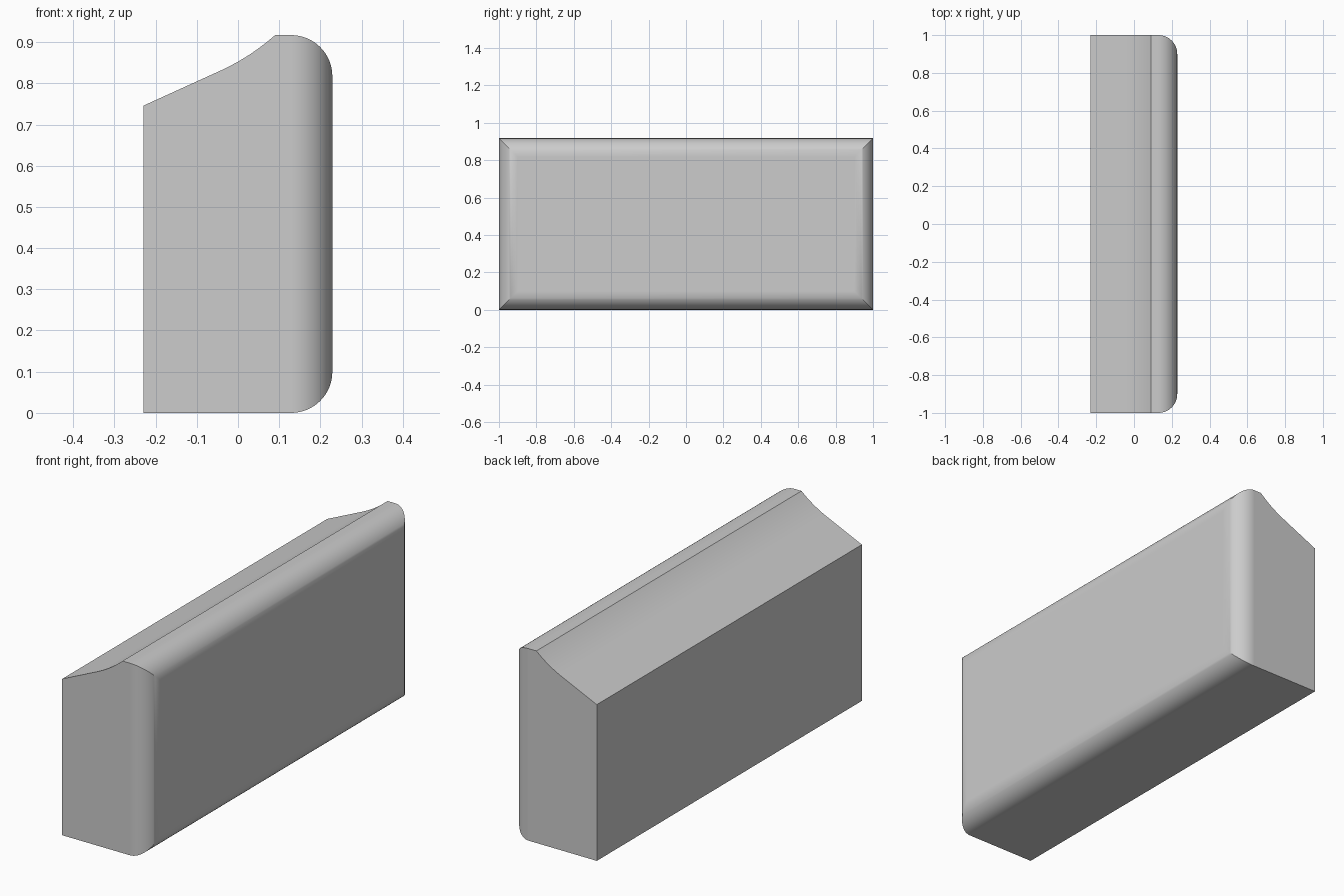
import bpy
import bmesh
from math import sin, cos, radians
from mathutils import Vector

if "Cube" in bpy.data.objects:
    bpy.data.objects.remove(bpy.data.objects["Cube"], do_unlink=True)

FRONT, BACK = 0.229, -0.229      # x of the rounded face and the flat face
HEIGHT, HALF, RADIUS = 0.917, 1.0, 0.1
STEPS = 16

stone = bpy.data.materials.new("plain_grey")
stone.use_nodes = True
grey = (0.604, 0.604, 0.604, 1)
stone.diffuse_color = grey
stone.node_tree.nodes["Principled BSDF"].inputs["Base Color"].default_value = grey


def arc(cx, cy, start, end):
    """Points of a rounded corner."""
    angles = [radians(start + (end - start) * i / STEPS) for i in range(STEPS + 1)]
    return [(cx + RADIUS * cos(a), cy + RADIUS * sin(a)) for a in angles]


def prism(name, points, direction):
    """Extrude a closed outline along a direction."""
    bm = bmesh.new()
    face = bm.faces.new([bm.verts.new(p) for p in points])
    ext = bmesh.ops.extrude_face_region(bm, geom=[face])
    moved = [v for v in ext["geom"] if isinstance(v, bmesh.types.BMVert)]
    bmesh.ops.translate(bm, verts=moved, vec=direction)
    bmesh.ops.recalc_face_normals(bm, faces=bm.faces)
    mesh = bpy.data.meshes.new(name)
    bm.to_mesh(mesh)
    bm.free()
    mesh.materials.append(stone)
    obj = bpy.data.objects.new(name, mesh)
    bpy.context.collection.objects.link(obj)
    return obj


# Side outline: rounded front edges, sloping back that curves up to a ridge
cx = FRONT - RADIUS
a, b, c = Vector((-0.04, 0.832)), Vector((0.031, 0.865)), Vector((0.09, HEIGHT))
cove = [a.lerp(b, t / STEPS).lerp(b.lerp(c, t / STEPS), t / STEPS)
        for t in range(STEPS, -1, -1)]
side = [(BACK, 0)] + arc(cx, RADIUS, -90, 0) + arc(cx, HEIGHT - RADIUS, 0, 90)
side += [tuple(p) for p in cove] + [(BACK, 0.746)]
block = prism("edge_block", [(x, -1.5, z) for x, z in side], (0, 3, 0))

# Plan outline: rounds the two ends, meeting the long edges in mitres
plan = [(-0.5, -HALF)] + arc(cx, RADIUS - HALF, -90, 0)
plan += arc(cx, HALF - RADIUS, 0, 90) + [(-0.5, HALF)]
cutter = prism("end_cutter", [(x, y, -0.5) for x, y in plan], (0, 0, 2))
cutter.hide_render = True

# Keep the volume shared by both outlines
trim = block.modifiers.new("rounded_ends", "BOOLEAN")
trim.operation = "INTERSECT"
trim.solver = "EXACT"
trim.object = cutter
bpy.ops.object.select_all(action="DESELECT")
block.select_set(True)
bpy.context.view_layer.objects.active = block
bpy.ops.object.modifier_apply(modifier=trim.name)
bpy.data.objects.remove(cutter, do_unlink=True)

# Smooth the curves while the flat faces stay flat
bpy.ops.object.shade_smooth_by_angle(angle=radians(30))
weighted = block.modifiers.new("flat_faces", "WEIGHTED_NORMAL")
weighted.keep_sharp = True
